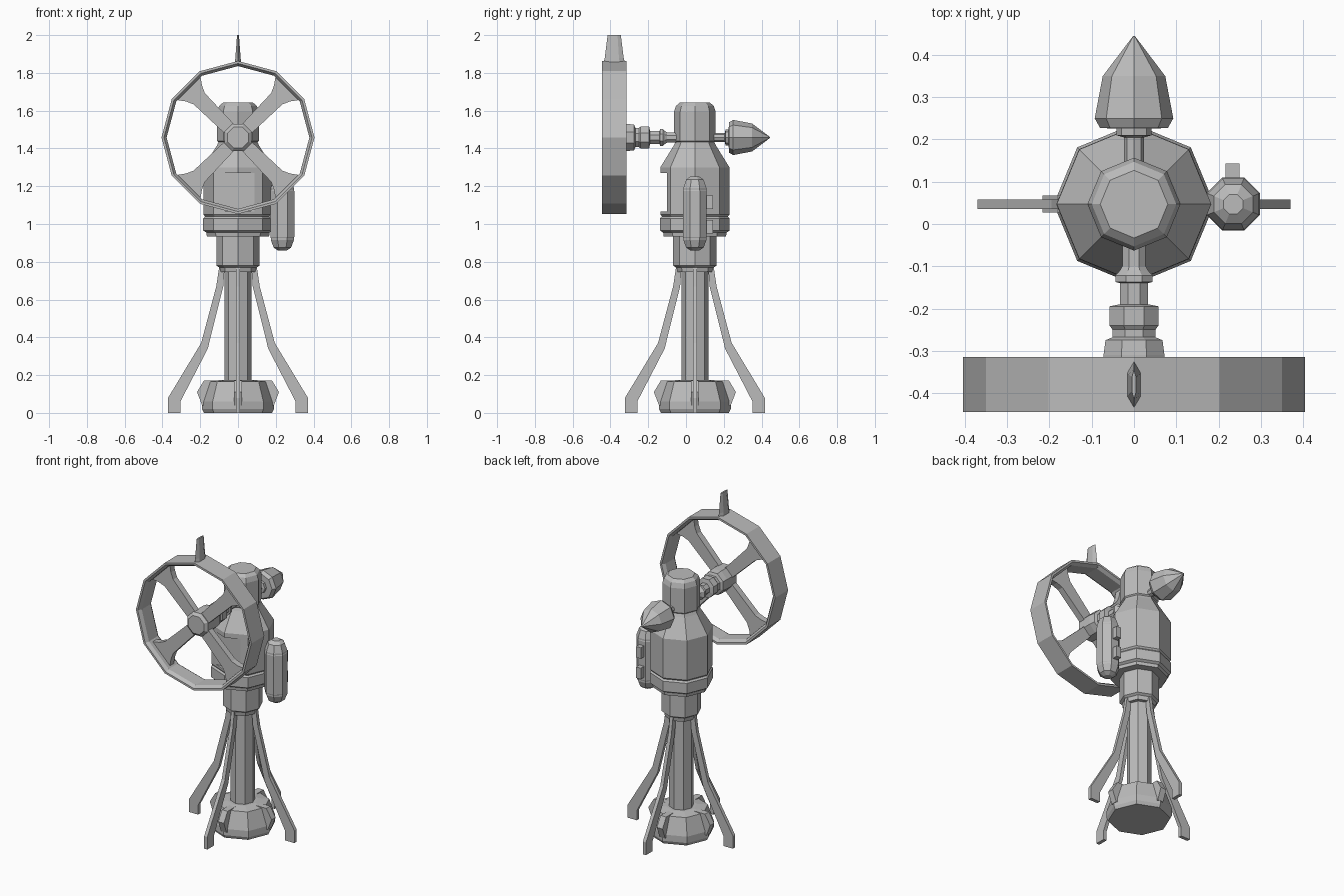
import bpy, bmesh
from math import cos, sin, pi, radians
from mathutils import Matrix, Vector

if "Cube" in bpy.data.objects:
    bpy.data.objects.remove(bpy.data.objects["Cube"])

AXIS = Vector((0, 0.047, 0))     # upright centre line
HUB_Z = 1.458                    # height of the wheel shaft

grey = bpy.data.materials.new("plain grey")
grey.use_nodes = True
GREY = (0.5, 0.5, 0.5, 1)
grey.diffuse_color = GREY
grey.node_tree.nodes["Principled BSDF"].inputs["Base Color"].default_value = GREY


def finish(name, bm, matrix=Matrix()):
    bmesh.ops.remove_doubles(bm, verts=bm.verts, dist=0.0001)
    bmesh.ops.recalc_face_normals(bm, faces=bm.faces)
    bm.transform(matrix)
    mesh = bpy.data.meshes.new(name)
    bm.to_mesh(mesh)
    bm.free()
    mesh.materials.append(grey)
    obj = bpy.data.objects.new(name, mesh)
    bpy.context.collection.objects.link(obj)
    return obj


def lathe(name, profile, centre, sides=8, along_y=False, flat=False, ring=False):
    """Turn (radius, position) points around z, or around y."""
    bm = bmesh.new()
    if not ring:
        profile = [(0, profile[0][1])] + profile + [(0, profile[-1][1])]
    rows = []
    for i in range(sides):
        a = 2 * pi * (i + (0.5 if flat else 0)) / sides
        rows.append([bm.verts.new((r * cos(a), h, r * sin(a)) if along_y
                                  else (r * cos(a), r * sin(a), h)) for r, h in profile])
    count = len(profile)
    for i in range(sides):
        a, b = rows[i], rows[(i + 1) % sides]
        for j in range(count if ring else count - 1):
            k = (j + 1) % count
            bm.faces.new((a[j], a[k], b[k], b[j]))
    bmesh.ops.dissolve_degenerate(bm, edges=bm.edges, dist=0.0001)
    return finish(name, bm, Matrix.Translation(centre))


def plate(name, outline, half, matrix):
    """Extrude an outline in the xz plane to both sides."""
    bm = bmesh.new()
    face = bm.faces.new([bm.verts.new((x, -half, z)) for x, z in outline])
    new = bmesh.ops.extrude_face_region(bm, geom=[face])["geom"]
    bmesh.ops.translate(bm, vec=(0, 2 * half, 0),
                        verts=[v for v in new if isinstance(v, bmesh.types.BMVert)])
    return finish(name, bm, matrix)


def box(name, low, high):
    low, high = Vector(low), Vector(high)
    bm = bmesh.new()
    bmesh.ops.create_cube(bm, size=1)
    return finish(name, bm, Matrix.Translation((low + high) / 2)
                  @ Matrix.Diagonal((high - low).to_4d()))


# Upright parts
lathe("base", [(.18, 0), (.19, .02), (.19, .06), (.155, .165), (.09, .175)], AXIS)
lathe("column", [(.072, .16), (.072, .78)], AXIS)
lathe("collar", [(.095, .745), (.1, .77), (.115, .78), (.115, .95)], AXIS)
lathe("lower_band", [(.165, .935), (.168, .955), (.184, .965), (.184, 1.03), (.17, 1.045)], AXIS)
body = lathe("body", [(.17, 1.035), (.183, 1.05), (.183, 1.3), (.112, 1.415), (.1, 1.44)], AXIS)
lathe("head", [(.1, 1.43), (.11, 1.44), (.11, 1.595), (.1, 1.625), (.08, 1.642)], AXIS)

# Recessed front panel
cutter = box("panel_cutter", (-.087, -.3, 1.065), (.087, -.1, 1.27))
cutter.hide_render = True
cut = body.modifiers.new("panel", "BOOLEAN")
cut.operation, cut.solver, cut.object = "DIFFERENCE", "EXACT", cutter
bpy.context.view_layer.objects.active = body
bpy.ops.object.modifier_apply(modifier=cut.name)
bpy.data.objects.remove(cutter)

# Four legs and the ribs on the base
leg = [(.07, .78), (.1, .77), (.115, .67), (.195, .37), (.37, .08), (.37, 0),
       (.305, 0), (.305, .06), (.16, .34), (.078, .67)]
rib = [(.1, .04), (.19, .04), (.217, .11), (.18, .172), (.1, .172)]
for i, side in enumerate(("left", "back", "right", "front")):
    turn = Matrix.Translation(AXIS) @ Matrix.Rotation(i * pi / 2, 4, "Z")
    plate(side + "_leg", leg, .011, turn)
    plate(side + "_base_rib", rib, .02, turn)

# Side tank with mounting blocks
lathe("side_tank", [(.025, .86), (.05, .875), (.066, .915), (.066, .925), (.068, .93),
                    (.068, 1.175), (.066, 1.18), (.066, 1.19), (.05, 1.235), (.025, 1.252)],
      (.235, .047, 0), flat=True)
box("tank_bracket", (.15, .02, 1.0), (.2, .075, 1.12))
for name, z in (("upper", 1.08), ("lower", .95)):
    box(name + "_tank_block", (.217, .1, z), (.25, .143, z + .07))

# Wheel: rim, flared spokes, hub and shaft
hub = Vector((0, 0, HUB_Z))
lathe("wheel_rim", [(.405, -.445), (.405, -.315), (.392, -.315), (.378, -.335),
                    (.378, -.425), (.392, -.445)], hub, sides=12, along_y=True, ring=True)
half_spoke = [(.04, .034), (.29, .042), (.33, .06), (.385, .1)]
spoke = half_spoke + [(x, -z) for x, z in reversed(half_spoke)]
for i in range(4):
    plate("wheel_spoke", spoke, .02, Matrix.Translation((0, -.38, HUB_Z))
          @ Matrix.Rotation(radians(45 + 90 * i), 4, "Y"))
lathe("wheel_hub", [(.06, -.42), (.078, -.405), (.078, -.31), (.073, -.275), (.055, -.268),
                    (.055, -.25), (.063, -.24), (.063, -.195), (.036, -.19), (.036, -.14),
                    (.048, -.137), (.048, -.122), (.036, -.11), (.03, -.1), (.03, 0)],
      hub, along_y=True, flat=True)

# Fin on top of the rim
bm = bmesh.new()
loops = []
for z, x, y in ((1.84, .017, .06), (1.88, .014, .05), (2.0, .005, .035)):
    corners = ((0, -y), (x, -y / 2), (x, y / 2), (0, y), (-x, y / 2), (-x, -y / 2))
    loops.append([bm.verts.new((cx, cy - .38, z)) for cx, cy in corners])
for a, b in zip(loops, loops[1:]):
    for i in range(6):
        bm.faces.new((a[i], a[i - 1], b[i - 1], b[i]))
bm.faces.new(loops[0])
bm.faces.new(loops[-1])
finish("rim_fin", bm)

# Pointed tail on the back
lathe("tail", [(.024, .1), (.024, .205), (.042, .21), (.042, .226), (.08, .227),
               (.093, .25), (.074, .35), (.002, .445)], hub, along_y=True)
